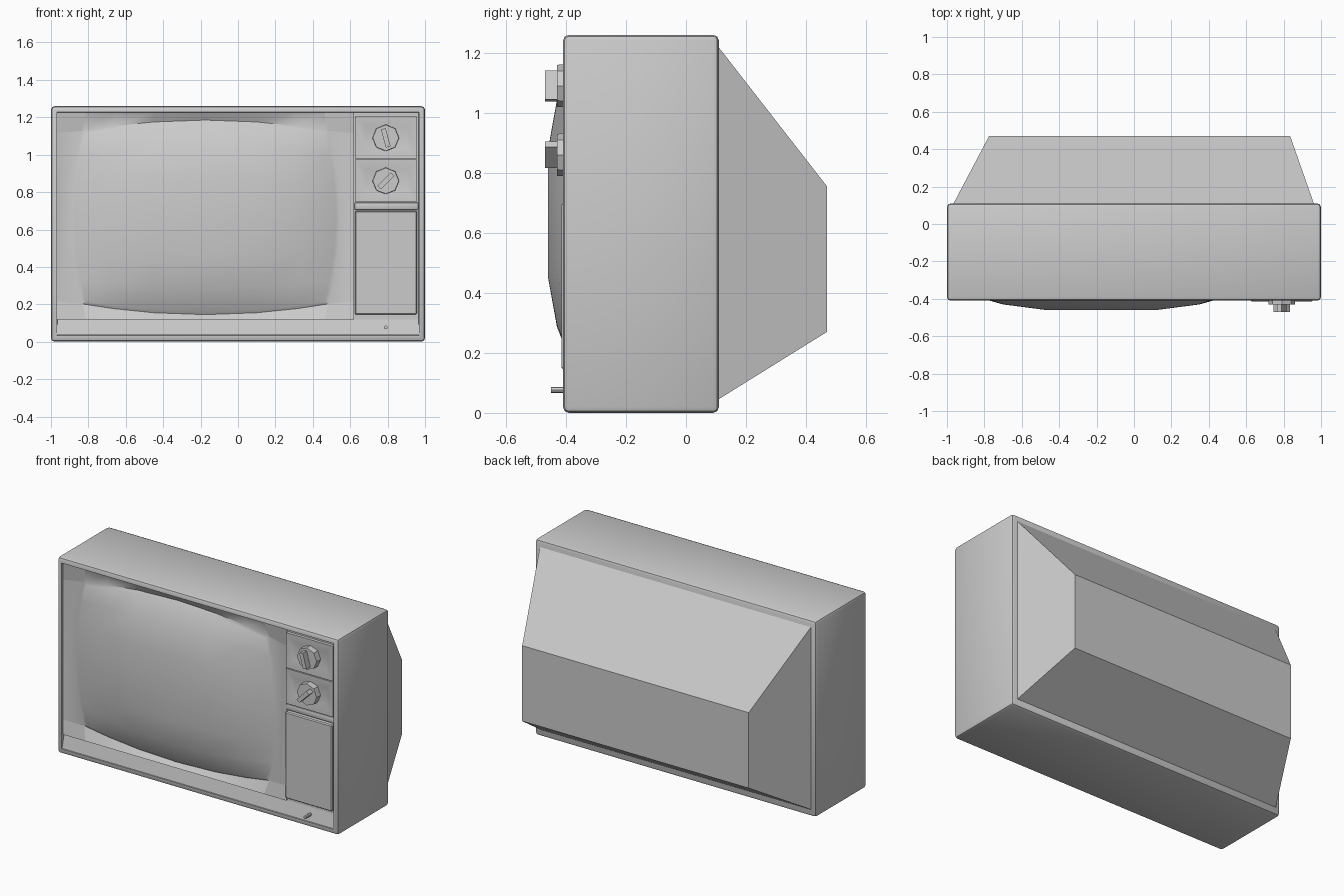
import bpy, bmesh, math
from mathutils import Matrix, Vector

if "Cube" in bpy.data.objects:
    bpy.data.objects.remove(bpy.data.objects["Cube"])


def finish(name, bm, angle=40):
    bmesh.ops.recalc_face_normals(bm, faces=bm.faces)
    me = bpy.data.meshes.new(name)
    bm.to_mesh(me)
    bm.free()
    ob = bpy.data.objects.new(name, me)
    bpy.context.collection.objects.link(ob)
    bpy.ops.object.select_all(action='DESELECT')
    ob.select_set(True)
    bpy.context.view_layer.objects.active = ob
    bpy.ops.object.shade_smooth_by_angle(angle=math.radians(angle))
    return ob


def box_bm(x0, x1, y0, y1, z0, z1, bevel=0, segments=2):
    bm = bmesh.new()
    bmesh.ops.create_cube(bm, size=1)
    for v in bm.verts:
        v.co = (x1 if v.co.x > 0 else x0, y1 if v.co.y > 0 else y0, z1 if v.co.z > 0 else z0)
    if bevel:
        bmesh.ops.bevel(bm, geom=bm.edges[:], offset=bevel, segments=segments,
                        profile=0.5, affect='EDGES')
    bm.normal_update()
    return bm


def front_face(bm):
    return max((f for f in bm.faces if f.normal.y < -0.99), key=lambda f: f.calc_area())


def sink(bm, rim, wall, depth):
    # inset the front face to leave a rim, then push it back
    f = front_face(bm)
    bmesh.ops.inset_region(bm, faces=[f], thickness=rim, use_even_offset=True)
    bmesh.ops.inset_region(bm, faces=[f], thickness=wall, use_even_offset=True)
    bmesh.ops.translate(bm, verts=f.verts[:], vec=(0, depth, 0))


# Cabinet shell with recessed front
bm = box_bm(-1, 1, -0.41, 0.11, 0, 1.26, 0.02)
sink(bm, 0.013, 0.002, 0.06)
finish("cabinet", bm)

# Tapered rear housing
bm = box_bm(-0.97, 0.965, 0.10, 0.47, 0.04, 1.23)
for v in bm.verts:
    if v.co.y > 0.3:
        v.co.x = 0.835 if v.co.x > 0 else -0.775
        v.co.z = 0.755 if v.co.z > 0.5 else 0.27
finish("rear_housing", bm, 30)

# Screen bezel and bulging glass, one smooth grid
CX, CZ, HW, HH = -0.175, 0.665, 0.70, 0.505
steps = [-2, -1.04, -1, -0.75, -0.42, 0, 0.42, 0.75, 1, 1.04, 2]
drop = {0: 0, 0.42: 0, 0.75: 0.03, 1: 0.08}


def screen_point(u, v):
    cu, cv = max(-1, min(1, u)), max(-1, min(1, v))
    m = max(abs(u), abs(v))
    x = CX + HW * cu * (1 - 0.09 * cv * cv)
    z = CZ + HH * cv * (1 - 0.11 * cu * cu)
    y = -0.46 + min(0.08, drop[abs(cu)] + drop[abs(cv)])
    if m > 1:
        s = 1.03 if m < 1.5 else 1
        x, z, y = CX + (x - CX) * s, CZ + (z - CZ) * s, -0.37
    if abs(u) == 2:
        x = 0.62 if u > 0 else -0.97
    if abs(v) == 2:
        z = 1.225 if v > 0 else 0.12
    if m == 2:
        y = -0.395
    return (x, y, z)


bm = bmesh.new()
rows = [[bm.verts.new(screen_point(u, v)) for u in steps] for v in steps]
for a, b in zip(rows, rows[1:]):
    for i in range(len(steps) - 1):
        bm.faces.new((a[i], a[i + 1], b[i + 1], b[i]))
ob = finish("screen_and_bezel", bm, 50)
if ob.data.polygons[len(ob.data.polygons) // 2].normal.y > 0:
    ob.data.flip_normals()

# Lower trim strip, leaning back toward its top
bm = box_bm(-0.97, 0.97, -0.405, -0.34, 0.035, 0.12)
for v in bm.verts:
    if v.co.z > 0.1 and v.co.y < -0.4:
        v.co.y = -0.385
finish("lower_trim", bm)

# Control column backing
finish("control_panel", box_bm(0.62, 0.97, -0.385, -0.34, 0.12, 1.225))

# Dished knob plates and knobs
for name, z0, z1, zc, tilt in (("upper", 0.98, 1.205, 1.09, 15), ("lower", 0.75, 0.975, 0.86, -45)):
    bm = box_bm(0.625, 0.958, -0.405, -0.37, z0, z1)
    sink(bm, 0.006, 0.05, 0.014)
    finish(name + "_knob_plate", bm, 50)

    bm = bmesh.new()
    bmesh.ops.create_cone(bm, cap_ends=True, segments=8, radius1=0.072, radius2=0.07, depth=0.05,
                          matrix=Matrix.Translation((0.79, -0.405, zc))
                          @ Matrix.Rotation(math.radians(90), 4, 'X'))
    finish(name + "_knob", bm, 30)

    bm = box_bm(-0.013, 0.013, -0.47, -0.42, -0.05, 0.05)
    bm.transform(Matrix.Translation((0.79, 0, zc))
                 @ Matrix.Rotation(math.radians(-tilt), 4, 'Y'))
    finish(name + "_knob_grip", bm, 30)

# Divider ledge and speaker cover
finish("divider_ledge", box_bm(0.622, 0.965, -0.40, -0.36, 0.705, 0.745, 0.008))
finish("speaker_cover", box_bm(0.625, 0.957, -0.415, -0.36, 0.145, 0.70, 0.006, 1), 30)

# Small power pin
bm = bmesh.new()
bmesh.ops.create_cone(bm, cap_ends=True, segments=8, radius1=0.01, radius2=0.01, depth=0.07,
                      matrix=Matrix.Translation((0.79, -0.415, 0.077))
                      @ Matrix.Rotation(math.radians(90), 4, 'X'))
finish("power_pin", bm)
